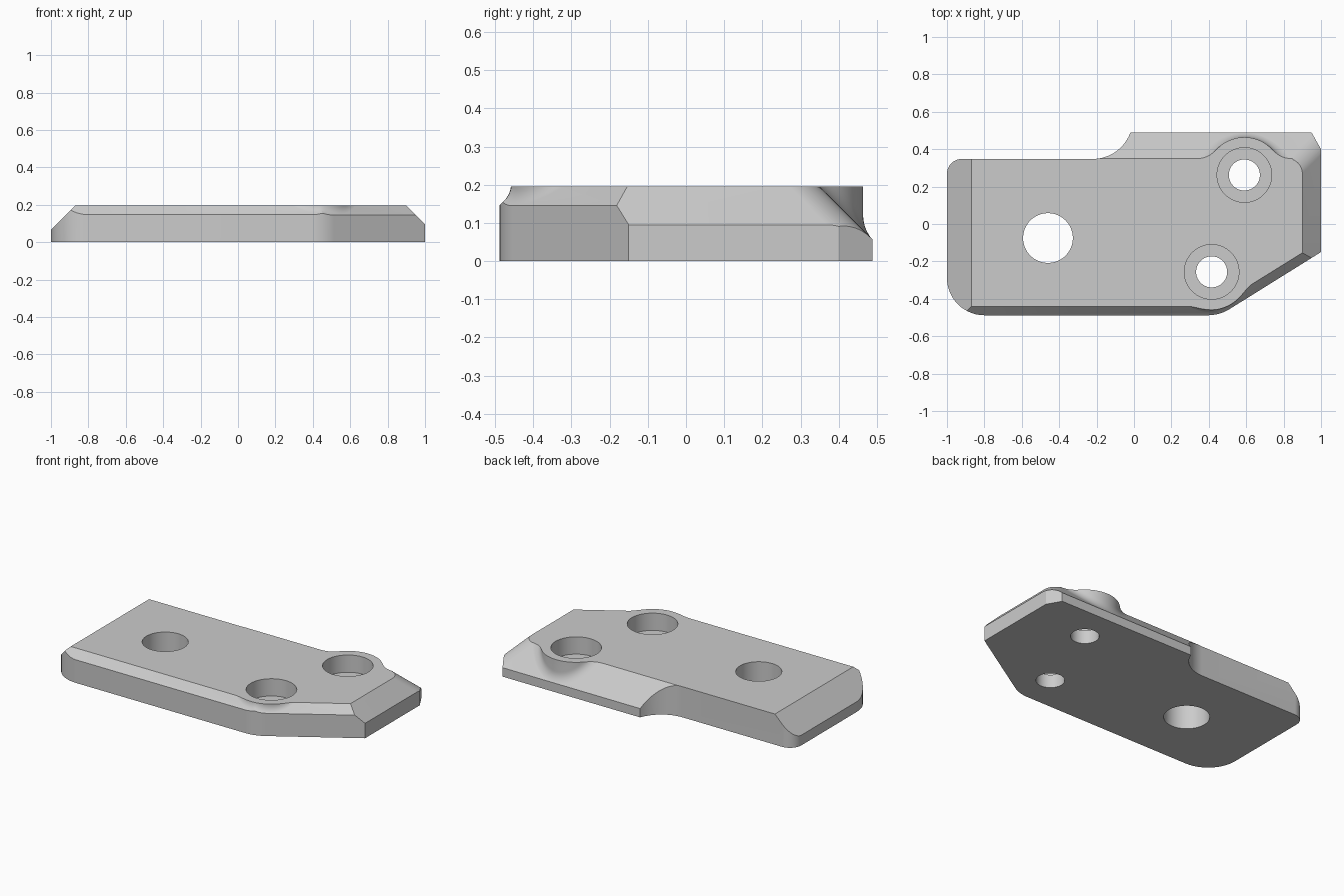
import bpy
import bmesh
from math import sin, cos, tan, atan, pi, acos
from mathutils import Vector

if "Cube" in bpy.data.objects:
    bpy.data.objects.remove(bpy.data.objects["Cube"])

TOP = 0.195
# Sloped sides at the top level: outward normal and distance from the origin
LEFT, FRONT, DIAGONAL = (-1, 0, 0.87), (0, -1, 0.44), (0.528, -0.849, 0.606)
RIGHT, BACK = (1, 0, 0.9), (0, 1, 0.35)

grey = bpy.data.materials.new("plain_grey")
grey.use_nodes = True
grey.diffuse_color = (0.6, 0.6, 0.6, 1)
grey.node_tree.nodes["Principled BSDF"].inputs["Base Color"].default_value = (0.6, 0.6, 0.6, 1)


def rounded(corners, segments=14):
    """Polygon of (x, y, radius) corners with tangent arcs at the rounded ones."""
    pts = []
    for i, (x, y, r) in enumerate(corners):
        p = Vector((x, y))
        if r == 0:
            pts.append(p)
            continue
        a = (Vector(corners[i - 1][:2]) - p).normalized()
        b = (Vector(corners[(i + 1) % len(corners)][:2]) - p).normalized()
        half = acos(a.dot(b)) / 2
        centre = p + (a + b).normalized() * (r / sin(half))
        start = p + a * (r / tan(half)) - centre
        end = p + b * (r / tan(half)) - centre
        sweep = start.angle_signed(end)
        for k in range(segments + 1):
            ang = -sweep * k / segments
            pts.append(centre + Vector((start.x * cos(ang) - start.y * sin(ang),
                                        start.x * sin(ang) + start.y * cos(ang))))
    return pts


def loft(name, rings):
    """Closed solid through rings of equal point count."""
    bm = bmesh.new()
    loops = [[bm.verts.new(p) for p in ring] for ring in rings]
    n = len(loops[0])
    bm.faces.new(loops[0])
    bm.faces.new(loops[-1])
    for low, high in zip(loops, loops[1:]):
        for i in range(n):
            j = (i + 1) % n
            bm.faces.new((low[i], low[j], high[j], high[i]))
    bmesh.ops.recalc_face_normals(bm, faces=bm.faces)
    mesh = bpy.data.meshes.new(name)
    bm.to_mesh(mesh)
    bm.free()
    mesh.materials.append(grey)
    obj = bpy.data.objects.new(name, mesh)
    bpy.context.collection.objects.link(obj)
    return obj


def prism(name, pts, z0, z1):
    return loft(name, [[(p[0], p[1], z) for p in pts] for z in (z0, z1)])


def circle(x, y, r, n=64):
    return [(x + r * cos(2 * pi * i / n), y + r * sin(2 * pi * i / n)) for i in range(n)]


def combine(target, tool, operation):
    mod = target.modifiers.new(operation.lower(), "BOOLEAN")
    mod.operation, mod.object, mod.solver = operation, tool, "EXACT"
    bpy.context.view_layer.objects.active = target
    bpy.ops.object.modifier_apply(modifier=mod.name)
    bpy.data.objects.remove(tool)


def meet(p, q, t):
    """Corner of two sloped sides after moving both outward by t."""
    det = p[0] * q[1] - p[1] * q[0]
    a, b = p[2] + t, q[2] + t
    return (a * q[1] - b * p[1]) / det, (p[0] * b - q[0] * a) / det


def boss(name, cx, cy, radius, sides, fillet, n=96, steps=8):
    """Screw boss whose wall flows into the sloped sides with a fillet."""
    columns = []
    for i in range(n):
        c, s = cos(2 * pi * i / n), sin(2 * pi * i / n)
        rise, slope = max(
            (radius * (nx * c + ny * s) + nx * cx + ny * cy - d, nx * c + ny * s)
            for nx, ny, d in sides)
        slope = max(slope, 0.05)
        foot = TOP - max(rise, -0.1)
        lean = atan(slope)
        reach = fillet * tan((pi / 2 - lean) / 2)
        profile = [(radius + reach * cos(lean), -0.1)]
        for k in range(steps + 1):
            u = k / steps
            profile.append((radius + (1 - u) ** 2 * reach * cos(lean),
                            foot - (1 - u) ** 2 * reach * sin(lean) + u * u * reach - 0.0006))
        profile.append((radius, 0.6))
        columns.append([(cx + r * c, cy + r * s, z) for r, z in profile])
    return loft(name, list(zip(*columns)))


# Sloped body, sharp at the mitres and rounded at the back corner
def slope_ring(t):
    sides = [LEFT, FRONT, DIAGONAL, RIGHT, BACK]
    corners = [(*meet(p, q, t), 0.08 if p is RIGHT else 0)
               for p, q in zip(sides, sides[1:] + sides[:1])]
    return [(p.x, p.y, TOP - t) for p in rounded(corners)]


plate = loft("mounting_plate", [slope_ring(0.3), slope_ring(-0.05)])

# Bosses around the two screw holes
screws = [(0.59, 0.262), (0.415, -0.256)]
combine(plate, boss("back_boss", *screws[0], 0.202, [BACK], 0.1), "UNION")
combine(plate, boss("front_boss", *screws[1], 0.202, [FRONT, DIAGONAL], 0.07), "UNION")

# Plan outline, with a concave sweep into the back ledge
sweep_angles = [-0.345 - (pi / 2 - 0.345) * k / 14 for k in range(15)]
outline = rounded(
    [(-1, -0.488, 0.2), (0.458, -0.488, 0.225), (1, -0.15, 0), (1, 0.4, 0), (0.95, 0.488, 0)]
    + [(-0.22 + 0.213 * cos(a), 0.561 + 0.213 * sin(a), 0) for a in sweep_angles]
    + [(-1, 0.348, 0.08)])
combine(plate, prism("outline_cutter", outline, 0, TOP), "INTERSECT")

# Through hole and counterbored screw holes
combine(plate, prism("hole_cutter", circle(-0.46, -0.075, 0.133), -0.2, 0.4), "DIFFERENCE")
for x, y in screws:
    combine(plate, prism("screw_cutter", circle(x, y, 0.083), -0.2, 0.4), "DIFFERENCE")
    combine(plate, prism("counterbore_cutter", circle(x, y, 0.146), 0.085, 0.4), "DIFFERENCE")

bpy.ops.object.select_all(action="DESELECT")
plate.select_set(True)
bpy.context.view_layer.objects.active = plate
bpy.ops.object.shade_smooth_by_angle(angle=0.35)
